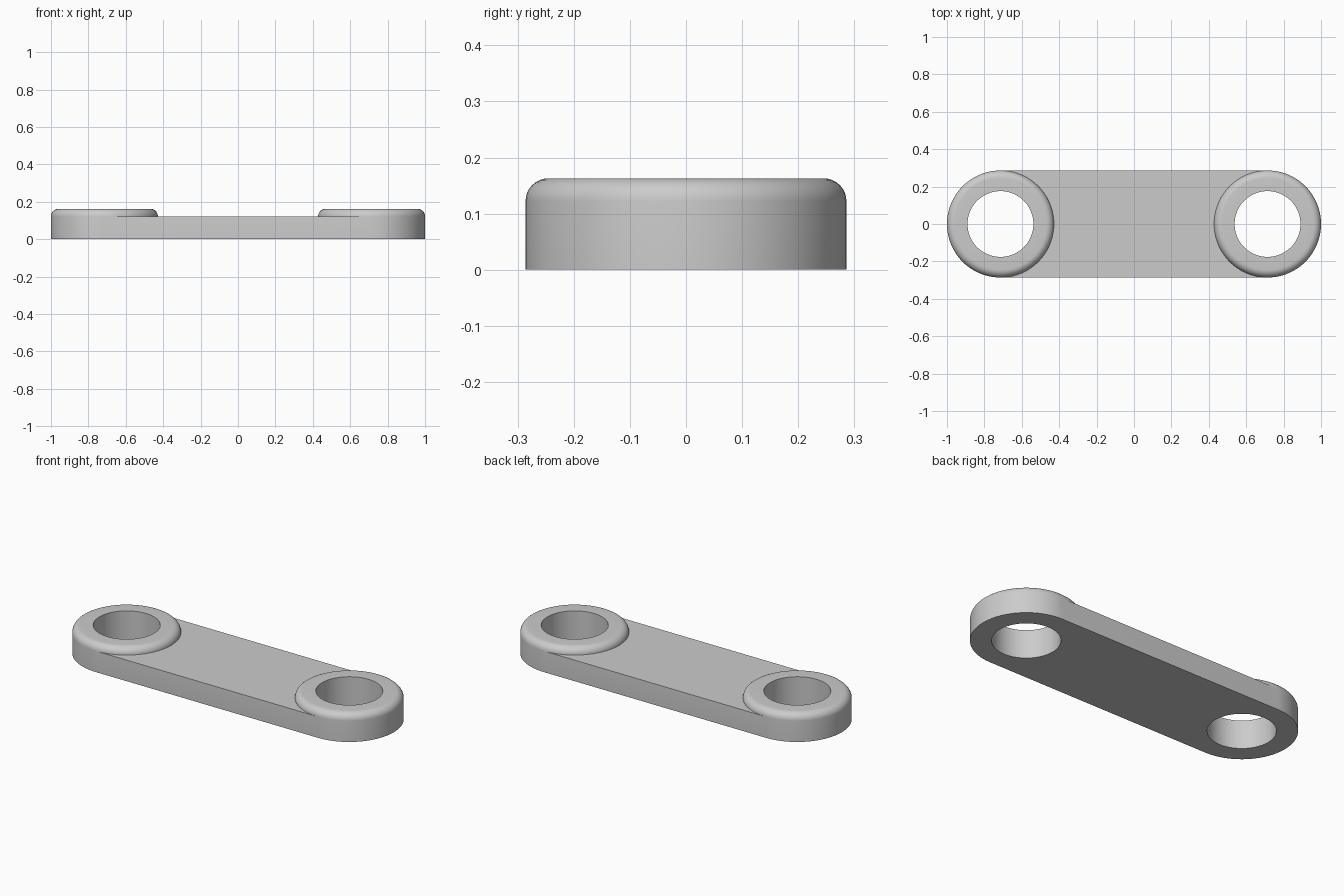
import bpy, bmesh, math

if "Cube" in bpy.data.objects:
    bpy.data.objects.remove(bpy.data.objects["Cube"])

CX, R, HOLE = 0.714, 0.286, 0.176      # boss centre, outer radius, bore radius
PLATE, TOP = 0.122, 0.163              # web height, boss height
FILLET = TOP - PLATE
N = 96                                 # segments around each boss

grey = bpy.data.materials.new("grey metal")
grey.diffuse_color = (0.6, 0.6, 0.6, 1)
grey.use_nodes = True
grey.node_tree.nodes["Principled BSDF"].inputs["Base Color"].default_value = grey.diffuse_color

# Boss section: bore, bottom, outer wall, rounded rim, flat top (closed loop)
profile = [(HOLE, 0), (R, 0)]
for i in range(9):
    a = i * math.pi / 16
    profile.append((R - FILLET + FILLET * math.cos(a), PLATE + FILLET * math.sin(a)))
profile.append((HOLE, TOP))

bm = bmesh.new()


def boss(side):
    """Revolve the section; the outer wall is left open where the web joins."""
    rings = []
    for k in range(N):
        a = 2 * math.pi * k / N
        rings.append([bm.verts.new((side * (CX + r * math.cos(a)), r * math.sin(a), z))
                      for r, z in profile])
    for k in range(N):
        faces_web = math.cos(2 * math.pi * (k + 0.5) / N) < 0
        p, q = rings[k], rings[(k + 1) % N]
        for j in range(len(profile)):
            if j == 1 and faces_web:
                continue
            m = (j + 1) % len(profile)
            bm.faces.new((p[j], q[j], q[m], p[m]))


boss(1)
boss(-1)

# Web: strips between the two facing arcs, top and bottom, closed by side walls
rows = []
for k in range(N // 2 + 1):
    a = math.pi / 2 + 2 * math.pi * k / N
    x, y = CX + R * math.cos(a), R * math.sin(a)
    rows.append([bm.verts.new(c) for c in
                 ((-x, y, 0), (x, y, 0), (x, y, PLATE), (-x, y, PLATE))])
for p, q in zip(rows, rows[1:]):
    bm.faces.new((p[0], p[1], q[1], q[0]))
    bm.faces.new((p[3], p[2], q[2], q[3]))
bm.faces.new(rows[0])
bm.faces.new(rows[-1])

bmesh.ops.remove_doubles(bm, verts=bm.verts, dist=1e-4)
bmesh.ops.recalc_face_normals(bm, faces=bm.faces)

mesh = bpy.data.meshes.new("link_plate")
bm.to_mesh(mesh)
bm.free()
mesh.materials.append(grey)
link = bpy.data.objects.new("link_plate", mesh)
bpy.context.collection.objects.link(link)
bpy.context.view_layer.objects.active = link
link.select_set(True)
bpy.ops.object.shade_smooth_by_angle(angle=math.radians(30))
